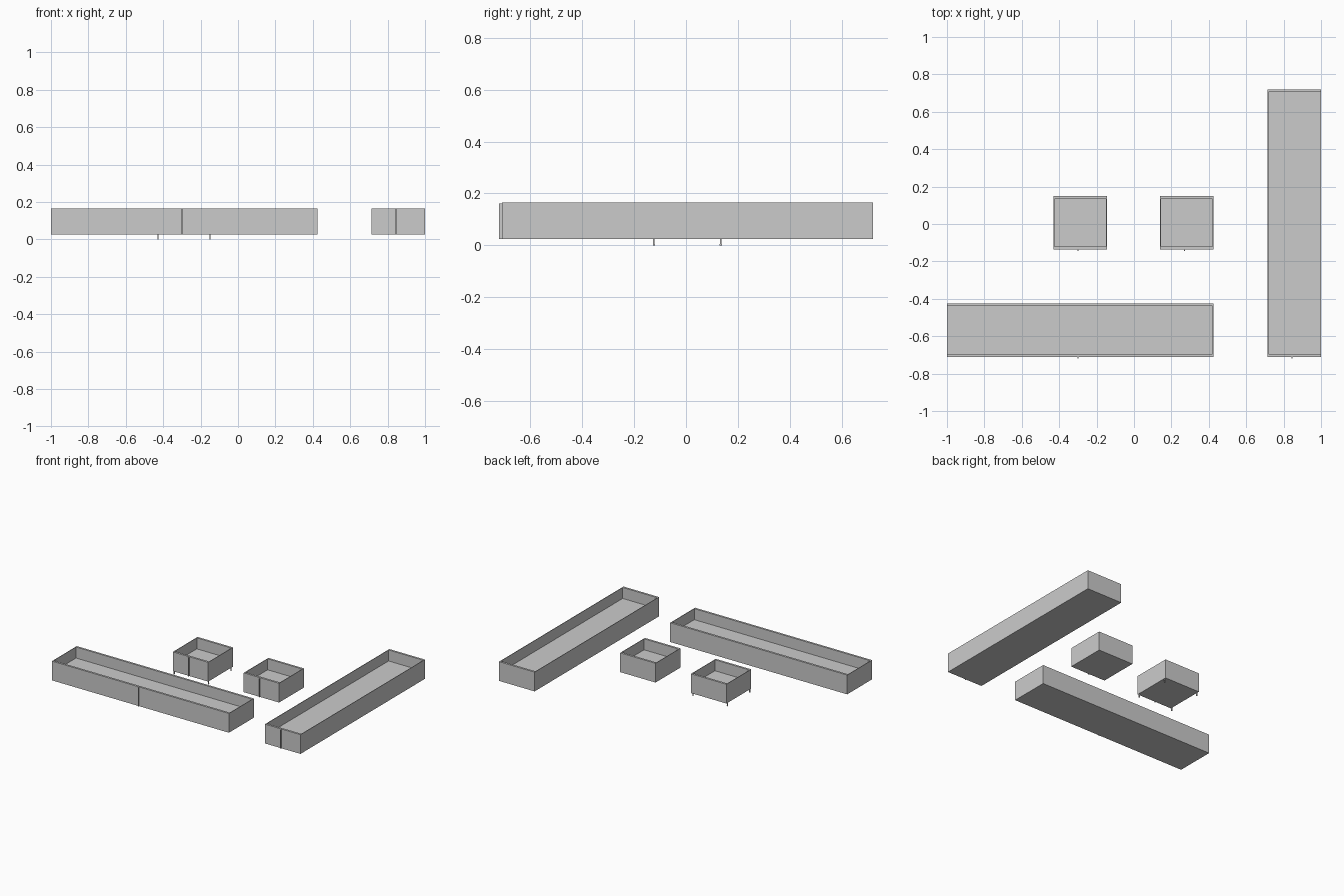
import bpy

if "Cube" in bpy.data.objects:
    bpy.data.objects.remove(bpy.data.objects["Cube"])

BOTTOM, TOP, FLOOR = 0.025, 0.165, 0.085
WALL_X, WALL_Y = 0.004, 0.015


def box(name, lo, hi):
    """Axis-aligned box between two corners."""
    bpy.ops.mesh.primitive_cube_add(size=1, location=[(a + b) / 2 for a, b in zip(lo, hi)])
    ob = bpy.context.object
    ob.name = name
    ob.scale = [b - a for a, b in zip(lo, hi)]
    bpy.ops.object.transform_apply(location=False, rotation=False, scale=True)
    return ob


def planter(name, x0, x1, y0, y1):
    # tub hollowed from the top
    tub = box(name, (x0, y0, BOTTOM), (x1, y1, TOP))
    cut = box(name + "_cutter", (x0 + WALL_X, y0 + WALL_Y, FLOOR),
              (x1 - WALL_X, y1 - WALL_Y, TOP + 0.1))
    cut.hide_render = True
    cut.hide_set(True)
    mod = tub.modifiers.new("hollow", 'BOOLEAN')
    mod.object = cut
    mod.solver = 'EXACT'
    # thin upright strip on the front
    xs = (x0 + x1) / 2 - 0.012
    box(name + "_front_strip", (xs - 0.002, y0 - 0.01, BOTTOM), (xs + 0.002, y0, TOP - 0.004))


planter("long_planter_front", -1.0, 0.424, -0.71, -0.424)
planter("long_planter_side", 0.714, 1.0, -0.71, 0.72)
planter("small_planter_left", -0.43, -0.145, -0.135, 0.15)
planter("small_planter_right", 0.14, 0.425, -0.135, 0.15)

# short feet under the left small planter
for i, x in enumerate((-0.427, -0.15)):
    for j, y in enumerate((-0.124, 0.134)):
        box(f"foot_{i}{j}", (x - 0.003, y - 0.003, 0.004), (x + 0.003, y + 0.003, BOTTOM))
        box(f"foot_pad_{i}{j}", (x - 0.003, y - 0.004, 0), (x + 0.003, y + 0.004, 0.004))
